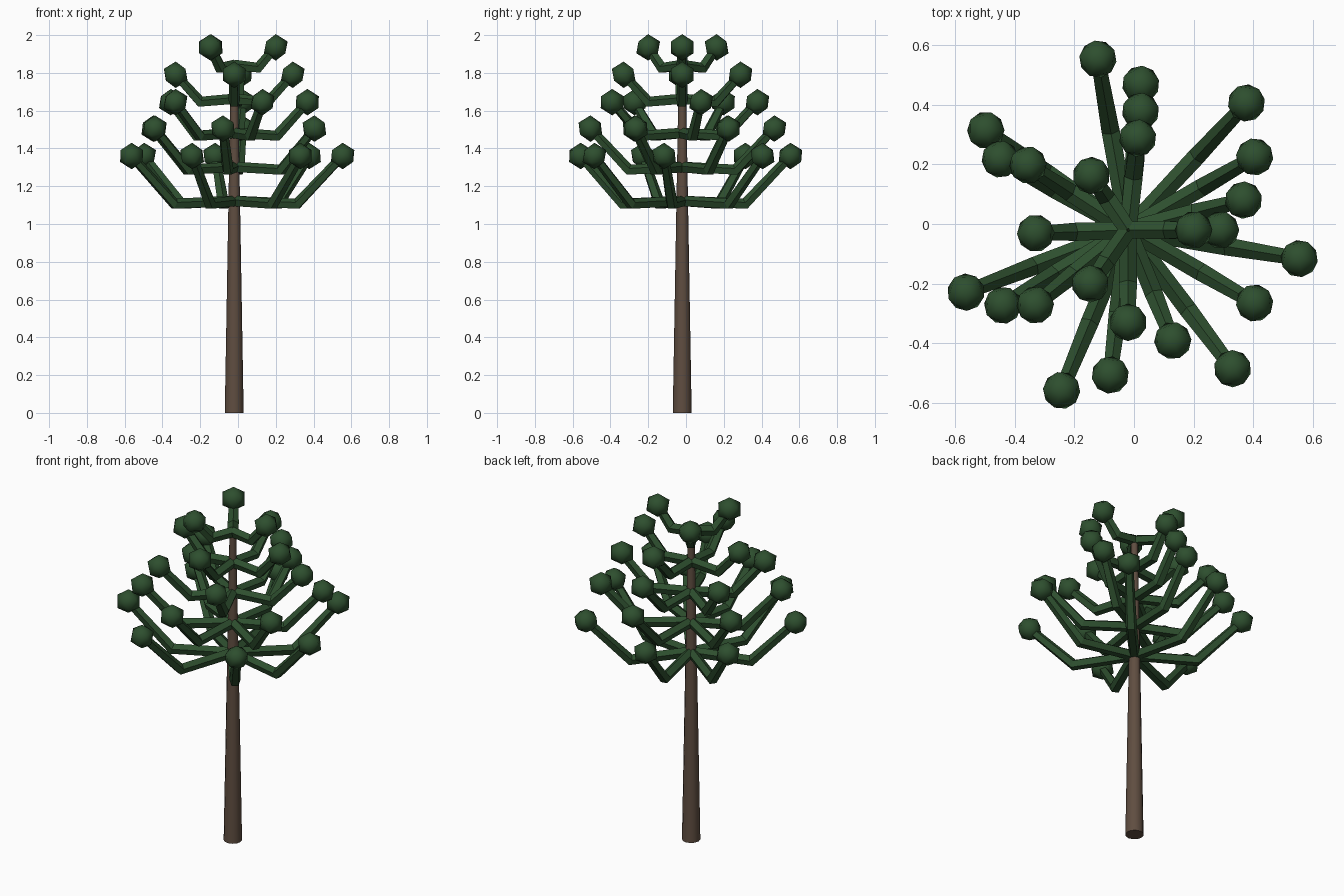
import bpy, bmesh, math
from mathutils import Matrix, Vector

if "Cube" in bpy.data.objects:
    bpy.data.objects.remove(bpy.data.objects["Cube"])

AXIS = Vector((-0.02, -0.02, 0))


def make_material(name, colour):
    mat = bpy.data.materials.new(name)
    mat.use_nodes = True
    mat.diffuse_color = (*colour, 1)
    mat.node_tree.nodes["Principled BSDF"].inputs["Base Color"].default_value = (*colour, 1)
    return mat


bark = make_material("brown bark", (0.115, 0.075, 0.052))
needle = make_material("dark green needles", (0.027, 0.078, 0.028))


def add_object(name, bm, mat, smooth_angle=None):
    bmesh.ops.recalc_face_normals(bm, faces=bm.faces)
    mesh = bpy.data.meshes.new(name)
    bm.to_mesh(mesh)
    bm.free()
    mesh.materials.append(mat)
    obj = bpy.data.objects.new(name, mesh)
    bpy.context.collection.objects.link(obj)
    if smooth_angle:
        bpy.ops.object.select_all(action="DESELECT")
        obj.select_set(True)
        bpy.context.view_layer.objects.active = obj
        bpy.ops.object.shade_smooth_by_angle(angle=math.radians(smooth_angle))
    return obj


def tube(bm, points, radii, sides):
    """Sweep a polygon along a path in a vertical plane, mitred at each bend."""
    along = (points[-1] - points[0]).normalized()
    side = along.cross(Vector((0, 0, 1))).normalized()
    rings = []
    for i, (p, r) in enumerate(zip(points, radii)):
        before = (p - points[i - 1]).normalized() if i else None
        after = (points[i + 1] - p).normalized() if i + 1 < len(points) else None
        tangent = ((before or after) + (after or before)).normalized()
        up = side.cross(tangent)
        turns = [math.tau * k / sides for k in range(sides)]
        rings.append([bm.verts.new(p + r * (math.cos(t) * up + math.sin(t) * side)) for t in turns])
    for low, high in zip(rings, rings[1:]):
        for k in range(sides):
            n = (k + 1) % sides
            bm.faces.new((low[k], low[n], high[n], high[k]))
    bm.faces.new(rings[0])
    bm.faces.new(rings[-1])


# Trunk: a tapered round pole
TRUNK_HEIGHT = 1.85
bm = bmesh.new()
bmesh.ops.create_cone(bm, cap_ends=True, segments=12, radius1=0.05, radius2=0.018,
                      depth=TRUNK_HEIGHT,
                      matrix=Matrix.Translation(AXIS + Vector((0, 0, TRUNK_HEIGHT / 2))))
add_object("trunk", bm, bark, 40)

# Tiers from the bottom up: branch height, tuft height, reach, branch directions
tiers = [
    (1.12, 1.36, 0.582, (350.5, 47, 100, 145, 201, 247.5, 307)),
    (1.30, 1.505, 0.49, (30, 85, 151, 211, 263, 330)),
    (1.48, 1.645, 0.40, (14.5, 84, 147, 219, 292)),
    (1.66, 1.79, 0.31, (0, 84, 182, 270)),
    (1.84, 1.935, 0.22, (0, 124, 235)),
]

for number, (base, tip, reach, directions) in enumerate(tiers, 1):
    branches, tufts = bmesh.new(), bmesh.new()
    for angle in directions:
        out = Vector((math.cos(math.radians(angle)), math.sin(math.radians(angle)), 0))
        start = AXIS + Vector((0, 0, base))
        elbow = AXIS + out * reach * 0.58 + Vector((0, 0, base - 0.015))
        end = AXIS + out * reach + Vector((0, 0, tip))
        tube(branches, [start, elbow, end], [0.03, 0.032, 0.025], 5)
        # Needle tuft at the branch tip
        place = Matrix.Translation(end) @ Matrix.Rotation(math.radians(angle), 4, "Z")
        bmesh.ops.create_icosphere(tufts, subdivisions=1, radius=0.07, matrix=place)
    add_object(f"branch_tier_{number}", branches, needle)
    add_object(f"needle_tufts_{number}", tufts, needle, 60)
